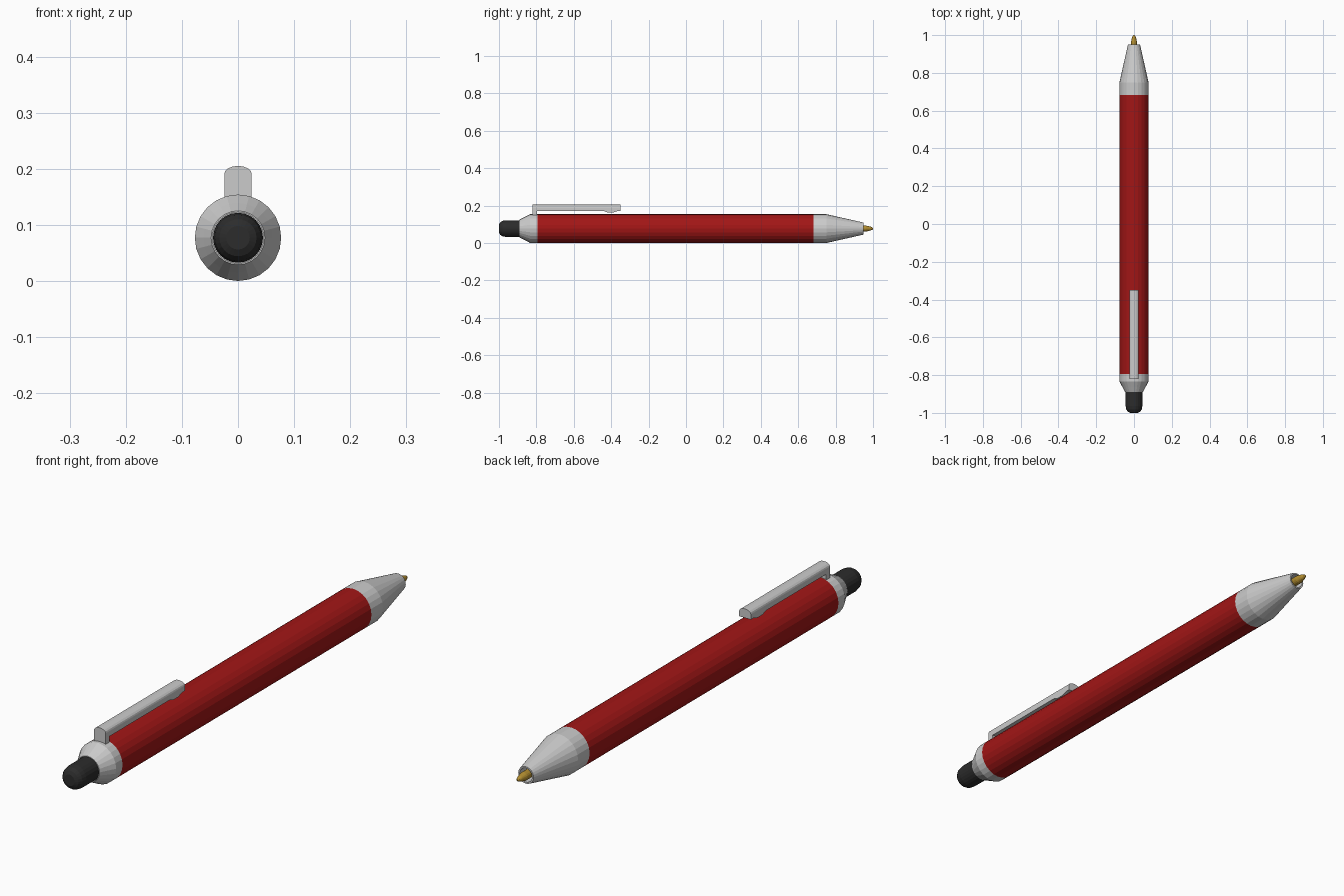
import bpy, bmesh
from math import sin, cos, pi

if "Cube" in bpy.data.objects:
    bpy.data.objects.remove(bpy.data.objects["Cube"])

R = 0.077      # barrel radius, also axis height
SIDES = 24


def material(name, rgb):
    m = bpy.data.materials.new(name)
    m.diffuse_color = (*rgb, 1)
    m.use_nodes = True
    m.node_tree.nodes["Principled BSDF"].inputs["Base Color"].default_value = m.diffuse_color
    return m


def finish(bm, name, mat=None):
    bmesh.ops.recalc_face_normals(bm, faces=bm.faces)
    me = bpy.data.meshes.new(name)
    bm.to_mesh(me)
    bm.free()
    ob = bpy.data.objects.new(name, me)
    bpy.context.collection.objects.link(ob)
    if mat:
        me.materials.append(mat)
    return ob


def loft(name, rings, mat=None):
    """Skin a list of closed rings and cap both ends."""
    bm = bmesh.new()
    loops = [[bm.verts.new(p) for p in ring] for ring in rings]
    n = len(loops[0])
    for a, b in zip(loops, loops[1:]):
        for i in range(n):
            j = (i + 1) % n
            bm.faces.new((a[i], a[j], b[j], b[i]))
    bm.faces.new(loops[0])
    bm.faces.new(loops[-1])
    return finish(bm, name, mat)


def turned(name, profile, mat=None, sides=SIDES):
    """Lathe (y, radius) points around the pen axis."""
    rings = [[(r * cos(2 * pi * i / sides), y, R + r * sin(2 * pi * i / sides))
              for i in range(sides)] for y, r in profile]
    return loft(name, rings, mat)


red = material("red_lacquer", (0.36, 0.008, 0.008))
black = material("black_plastic", (0.025, 0.025, 0.025))
brass = material("brass", (0.45, 0.27, 0.03))

# Barrel
turned("barrel", [(-0.795, R), (0.682, R)], red)

# Nose cone with open bore
turned("nose_cone", [(0.682, R), (0.75, R), (0.95, 0.032),
                     (0.95, 0.026), (0.86, 0.026)])

# Rear collar with open lip around the button
turned("rear_collar", [(-0.795, R), (-0.833, R), (-0.862, 0.062), (-0.89, 0.048),
                       (-0.89, 0.0455), (-0.86, 0.0455)])

# Push button with domed end
turned("push_button", [(-0.85, 0.0445), (-0.963, 0.0445), (-0.982, 0.041),
                       (-0.994, 0.033), (-1.0, 0.021)], black)

# Refill and writing tip
turned("refill_tip", [(0.86, 0.016), (0.962, 0.016), (0.985, 0.011),
                      (0.997, 0.006), (1.0, 0.002)], brass, 16)

# Clip: arched section swept along y, the underside forming post and bump
W, EDGE, TOP = 0.0245, 0.191, 0.205
arch = [(W * cos(pi * i / 8), EDGE + (TOP - EDGE) * sin(pi * i / 8)) for i in range(9)]
underside = [(-0.82, 0.14), (-0.797, 0.14), (-0.797, 0.171), (-0.44, 0.171),
             (-0.42, 0.163), (-0.39, 0.163), (-0.365, 0.171), (-0.35, 0.171)]
loft("clip", [[(x, y, z) for x, z in arch] + [(-W, y, low), (W, y, low)]
              for y, low in underside])
